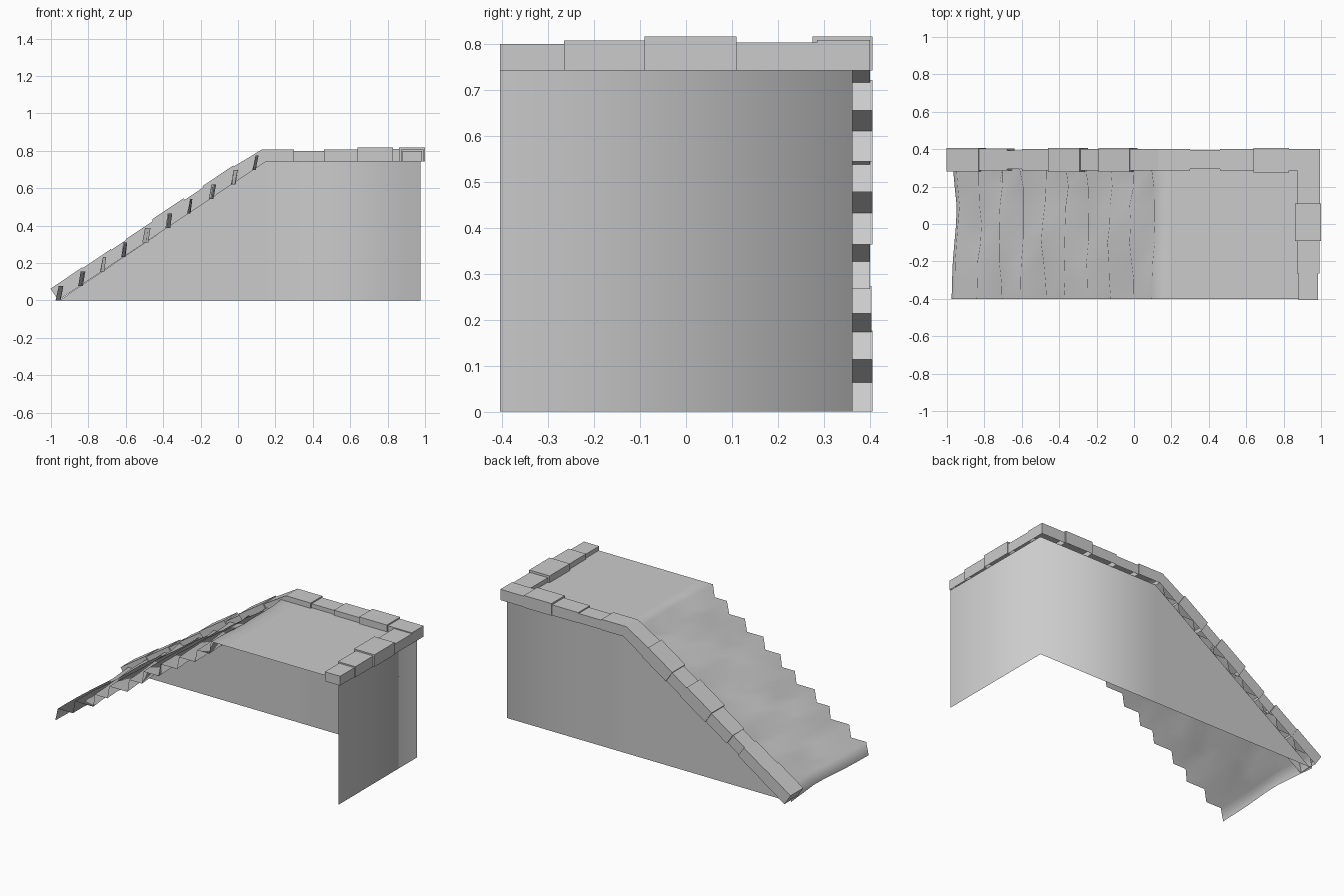
import bpy, math, random
from mathutils import Vector

if "Cube" in bpy.data.objects:
    bpy.data.objects.remove(bpy.data.objects["Cube"])

random.seed(4)


def make(name, verts, faces, smooth=False):
    me = bpy.data.meshes.new(name)
    me.from_pydata(verts, [], faces)
    me.update()
    ob = bpy.data.objects.new(name, me)
    bpy.context.collection.objects.link(ob)
    for p in me.polygons:
        p.use_smooth = smooth
    return ob


# Retaining wall: back sheet with sloped end, folded round to the right end
make("retaining_wall",
     [(-0.955, 0.362, 0), (0.15, 0.362, 0), (0.975, 0.362, 0), (0.975, -0.405, 0),
      (0.15, 0.362, 0.745), (0.975, 0.362, 0.745), (0.975, -0.405, 0.745)],
     [(1, 0, 4), (2, 1, 4, 5), (3, 2, 5, 6)], smooth=True)

# Worn steps and deck: one wavy sheet
ys = [-0.4, -0.3, -0.2, -0.1, 0.0, 0.1, 0.2, 0.29, 0.362]
steps, rise = 10, 0.0775
rows = []
for i in range(steps):
    x0 = -0.957 + i * 0.1165
    ph = random.uniform(0, 6.28)
    wave = [0.011 * math.sin(9 * y + ph) + random.uniform(-0.006, 0.006) for y in ys]
    rows.append([(x0 - 0.004 + w, y, i * rise) for w, y in zip(wave, ys)])
    rows.append([(x0 + 0.010 + w * 0.8 + random.uniform(-0.004, 0.004), y, (i + 1) * rise)
                 for w, y in zip(wave, ys)])
rows.append([(0.20, y, steps * rise) for y in ys])
rows.append([(0.975, y, steps * rise) for y in ys])
n = len(ys)
make("steps_and_deck", [v for r in rows for v in r],
     [(r * n + j, (r + 1) * n + j, (r + 1) * n + j + 1, r * n + j + 1)
      for r in range(len(rows) - 1) for j in range(n - 1)], smooth=True)


# Coping block: side profile (base start, base end, top end, top start), open underneath
def block(name, prof, y0, y1):
    vs = [(x, y, z) for y in (y0, y1) for x, z in prof]
    return make(name, vs, [(0, 1, 2, 3), (5, 4, 7, 6), (3, 2, 6, 7), (1, 5, 6, 2), (4, 0, 3, 7)])


# Sloped coping: top x start, x end, inner y, outer y, thickness
base, end = Vector((-0.96, 0.0)), Vector((0.15, 0.742))
d = (end - base).normalized()
up = Vector((-d.y, d.x))
slope = [(-1.0, -0.83, 0.28, 0.406, 0.076), (-0.83, -0.68, 0.285, 0.404, 0.072),
         (-0.68, -0.60, 0.293, 0.392, 0.068), (-0.60, -0.455, 0.285, 0.40, 0.072),
         (-0.455, -0.285, 0.277, 0.406, 0.082), (-0.285, -0.185, 0.285, 0.40, 0.072),
         (-0.185, -0.02, 0.277, 0.406, 0.080), (-0.02, None, 0.285, 0.40, 0.074)]
for i, (xa, xb, y0, y1, h) in enumerate(slope):
    a = base + d * ((xa + 1.0) / d.x)
    b = end if xb is None else base + d * ((xb + 1.0) / d.x)
    top_end = Vector((0.13, 0.808)) if xb is None else b + up * h
    block(f"slope_coping_{i + 1}", [a, b, top_end, a + up * h], y0, y1)

# Level coping along the back
zb = 0.742
level = [(0.15, 0.30, 0.285, 0.40, 0.808), (0.30, 0.46, 0.295, 0.396, 0.80),
         (0.46, 0.64, 0.285, 0.40, 0.807), (0.64, 0.83, 0.275, 0.406, 0.817),
         (0.83, 0.995, 0.285, 0.40, 0.809)]
for i, (xa, xb, y0, y1, zt) in enumerate(level):
    xt = 0.13 if i == 0 else xa
    block(f"back_coping_{i + 1}", [(xa, zb), (xb, zb), (xb, zt), (xt, zt)], y0, y1)

# Level coping along the right end: x range, y range, top
side = [(0.88, 0.985, -0.405, -0.265, 0.80), (0.872, 0.992, -0.265, -0.09, 0.808),
        (0.86, 1.0, -0.09, 0.11, 0.817), (0.872, 0.995, 0.11, 0.285, 0.803)]
for i, (xa, xb, y0, y1, zt) in enumerate(side):
    block(f"end_coping_{i + 1}", [(xa, zb), (xb, zb), (xb, zt), (xa, zt)], y0, y1)
